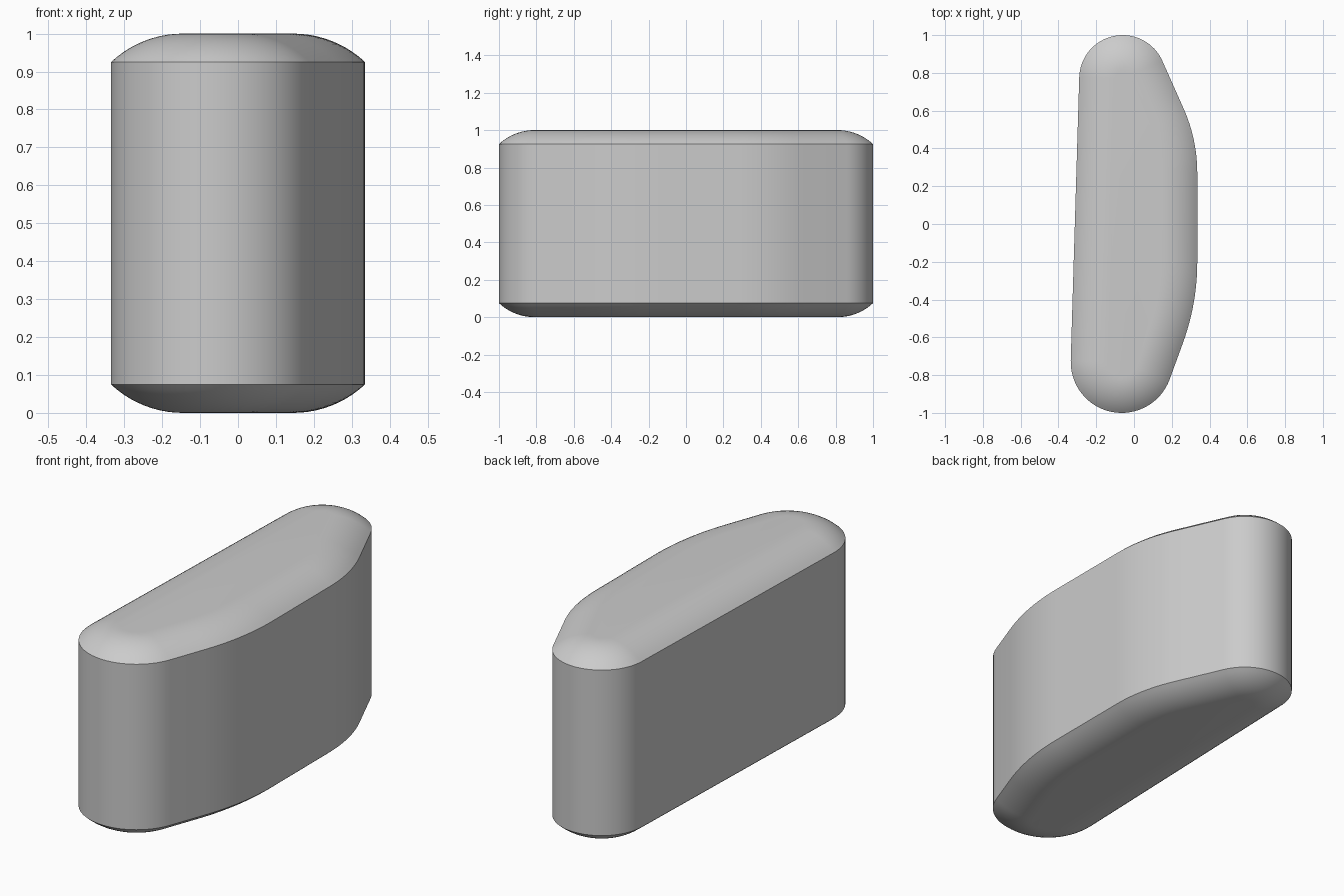
import bpy
import bmesh
from math import sin, cos, pi, radians, asin, sqrt

if "Cube" in bpy.data.objects:
    bpy.data.objects.remove(bpy.data.objects["Cube"], do_unlink=True)

HEIGHT, RISE, INSET = 1.0, 0.075, 0.19
STEPS = 10

# Outline as tangent arcs: centre x, centre y, radius, start and end angle, segments
ARCS = [
    (-0.065, -0.73, 0.27, -181.7, -20, 32),   # front end
    (-0.92, -0.20, 1.255, -20, 0, 12),        # front part of the bulge
    (-0.505, 0.27, 0.84, 0, 24, 12),          # back part of the bulge
    (-0.06, 0.77, 0.23, 24, 178.3, 32),       # back end
]


def outline(inset):
    """Outline points, moved inward by the inset."""
    points = []
    for cx, cy, r, start, end, n in ARCS:
        for i in range(n + 1):
            a = radians(start + (end - start) * i / n)
            points.append((cx + (r - inset) * cos(a), cy + (r - inset) * sin(a)))
    return points


# Rounded shoulder: inset and rise from the rim to the flat top
radius = (INSET ** 2 + RISE ** 2) / (2 * RISE)
sweep = asin(INSET / radius)
shoulder = []
for i in range(STEPS + 1):
    a = sweep * (1 - i / STEPS)
    shoulder.append((INSET - radius * sin(a), radius * (1 - cos(a))))
levels = [(d, drop) for d, drop in reversed(shoulder)]
levels += [(d, HEIGHT - drop) for d, drop in shoulder]

# Stack the outlines and skin them
bm = bmesh.new()
rings = [[bm.verts.new((x, y, z)) for x, y in outline(d)] for d, z in levels]
count = len(rings[0])
for low, high in zip(rings, rings[1:]):
    for i in range(count):
        j = (i + 1) % count
        bm.faces.new((low[i], low[j], high[j], high[i]))
bm.faces.new(rings[-1])
bm.faces.new(rings[0][::-1])
bmesh.ops.remove_doubles(bm, verts=bm.verts, dist=0.0008)
bmesh.ops.recalc_face_normals(bm, faces=bm.faces)
mesh = bpy.data.meshes.new("rounded_block")
bm.to_mesh(mesh)
bm.free()

block = bpy.data.objects.new("rounded_block", mesh)
bpy.context.collection.objects.link(block)

# Plain grey material
grey = bpy.data.materials.new("light_grey")
grey.use_nodes = True
grey.diffuse_color = (0.6, 0.6, 0.6, 1)
for node in grey.node_tree.nodes:
    if node.type == "BSDF_PRINCIPLED":
        node.inputs["Base Color"].default_value = (0.6, 0.6, 0.6, 1)
mesh.materials.append(grey)

# Smooth surfaces, sharp rims
bpy.ops.object.select_all(action="DESELECT")
block.select_set(True)
bpy.context.view_layer.objects.active = block
bpy.ops.object.shade_smooth_by_angle(angle=radians(30))
